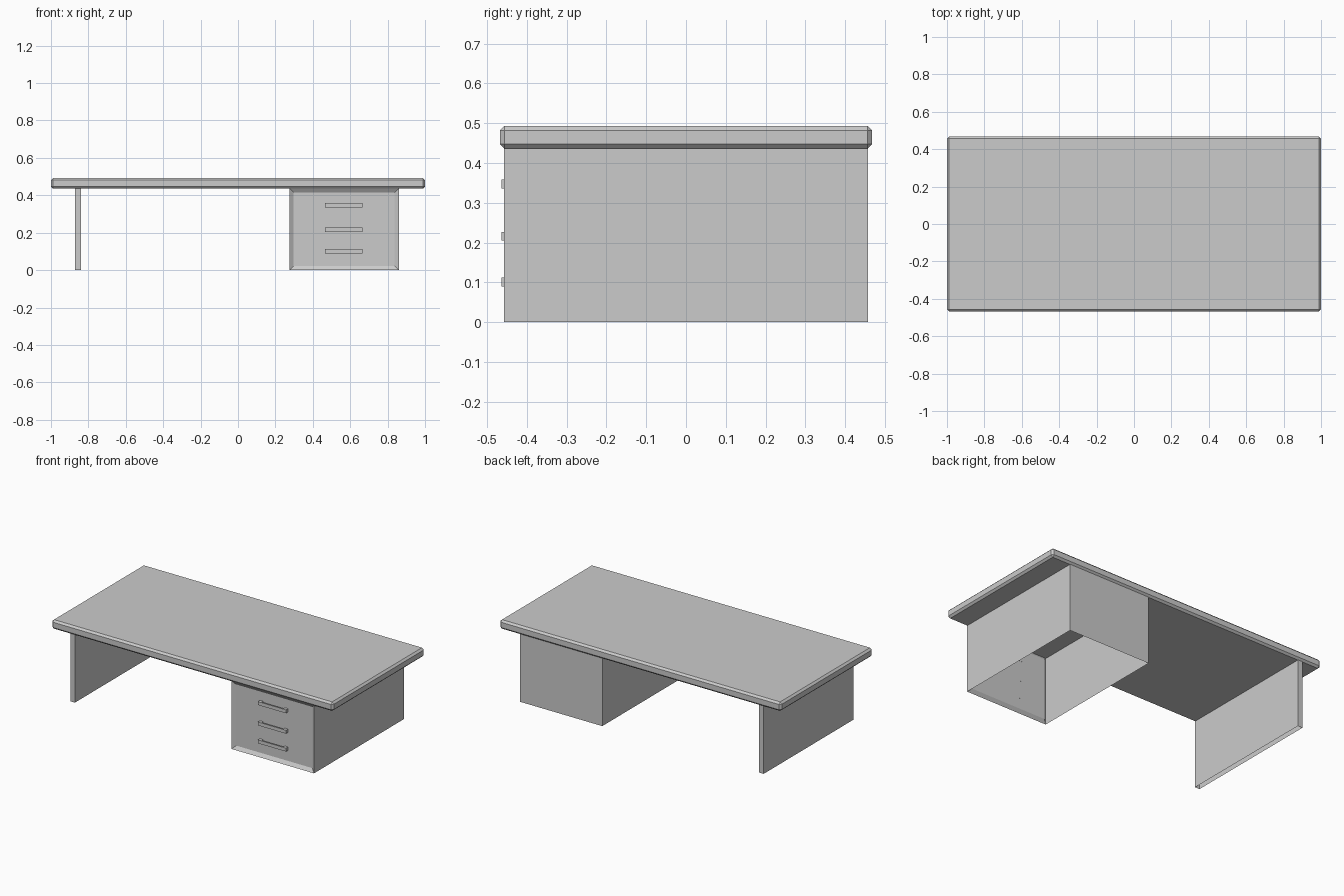
import bpy, bmesh
from mathutils import Vector

if "Cube" in bpy.data.objects:
    bpy.data.objects.remove(bpy.data.objects["Cube"])


def finish(bm, name):
    bmesh.ops.recalc_face_normals(bm, faces=bm.faces)
    mesh = bpy.data.meshes.new(name)
    bm.to_mesh(mesh)
    bm.free()
    ob = bpy.data.objects.new(name, mesh)
    bpy.context.collection.objects.link(ob)
    return ob


def add_box(bm, lo, hi):
    lo, hi = Vector(lo), Vector(hi)
    verts = bmesh.ops.create_cube(bm, size=1)["verts"]
    for v in verts:
        v.co = Vector(a + (c + 0.5) * (b - a) for a, b, c in zip(lo, hi, v.co))


def shell(lo, hi):
    # box without top and bottom faces
    bm = bmesh.new()
    add_box(bm, lo, hi)
    bm.normal_update()
    caps = [f for f in bm.faces if abs(f.normal.z) > 0.9]
    bmesh.ops.delete(bm, geom=caps, context="FACES_ONLY")
    return bm


HALF_D = 0.457
LEG_TOP = 0.437

# chamfered table top
bm = bmesh.new()
add_box(bm, (-1, -0.468, 0.435), (1, 0.468, 0.493))
bmesh.ops.bevel(bm, geom=bm.edges[:], offset=0.012, offset_type="OFFSET",
                segments=1, affect="EDGES")
finish(bm, "desk_top")

# thin side leg, open underneath
finish(shell((-0.872, -HALF_D, 0), (-0.839, HALF_D, LEG_TOP)), "side_leg")

# drawer pedestal, open underneath, with a recessed front panel
RECESS = 0.015
bm = shell((0.275, -HALF_D, 0), (0.86, HALF_D, LEG_TOP))
front = min(bm.faces, key=lambda f: f.calc_center_median().y)
bmesh.ops.inset_region(bm, faces=[front], thickness=0.022, use_boundary=True,
                       use_even_offset=True)
for v in front.verts:
    v.co.y += RECESS
finish(bm, "drawer_pedestal")

# three bar handles, each standing on two posts
panel_y = -HALF_D + RECESS
for i, z in enumerate((0.347, 0.216, 0.101)):
    bm = bmesh.new()
    z0, z1 = z - 0.011, z + 0.011
    add_box(bm, (0.465, -0.463, z0), (0.665, -0.455, z1))
    for x in (0.465, 0.643):
        add_box(bm, (x, -0.455, z0), (x + 0.022, panel_y + 0.001, z1))
    finish(bm, f"drawer_handle_{i + 1}")
